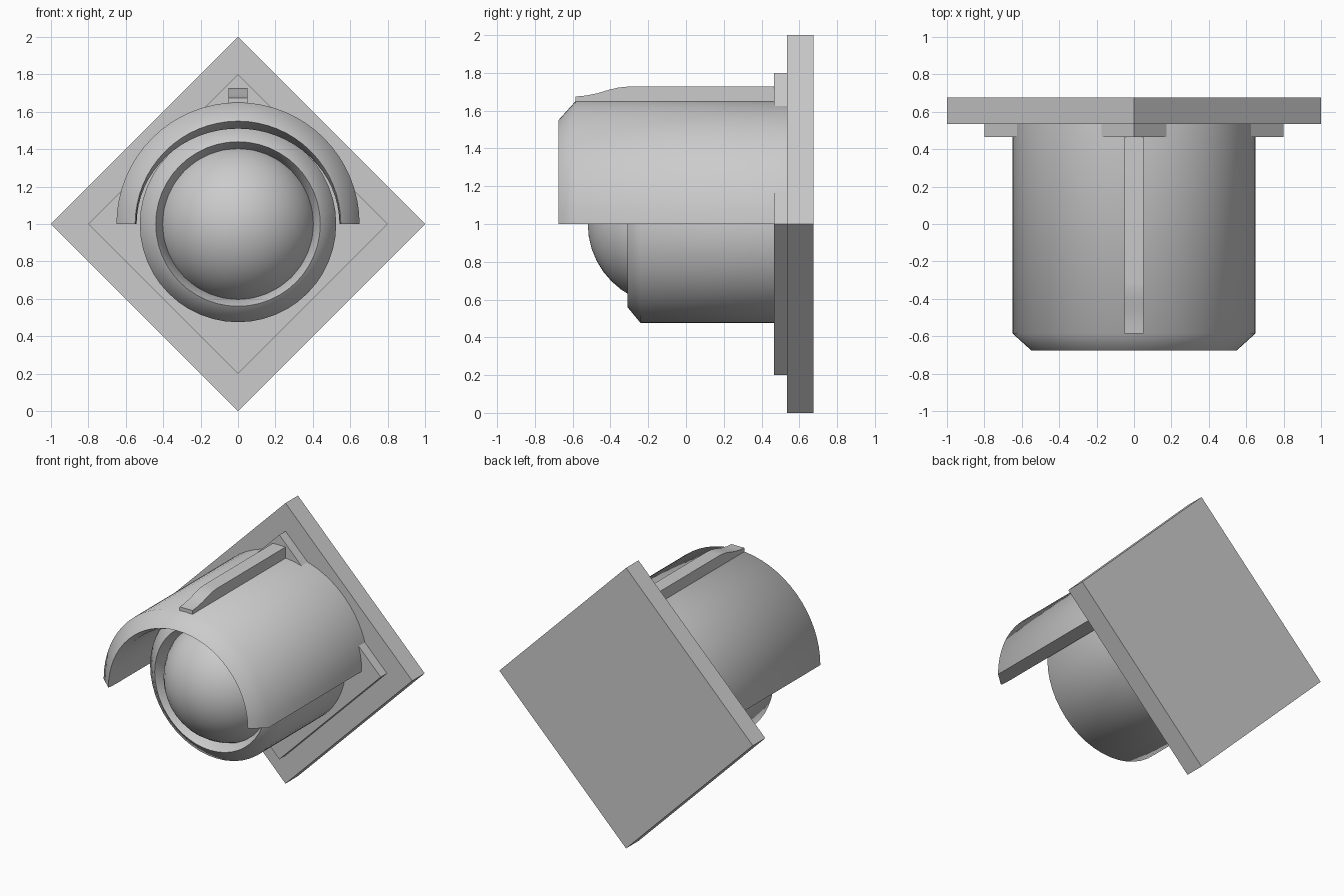
import bpy, bmesh
from math import pi, sin, cos, radians

if "Cube" in bpy.data.objects:
    bpy.data.objects.remove(bpy.data.objects["Cube"])

CZ = 1.0  # height of the lamp axis, which runs along y


def finish(bm, name, angle=None):
    bmesh.ops.remove_doubles(bm, verts=bm.verts, dist=1e-5)
    bmesh.ops.recalc_face_normals(bm, faces=bm.faces)
    mesh = bpy.data.meshes.new(name)
    bm.to_mesh(mesh)
    bm.free()
    obj = bpy.data.objects.new(name, mesh)
    bpy.context.collection.objects.link(obj)
    if angle:
        bpy.ops.object.select_all(action='DESELECT')
        obj.select_set(True)
        bpy.context.view_layer.objects.active = obj
        bpy.ops.object.shade_smooth_by_angle(angle=radians(angle))
    return obj


def lathe(name, profile, steps, half=False, angle=None):
    """Spin (x radius, y[, z radius]) points about the y axis; half keeps the top."""
    bm = bmesh.new()
    rings = []
    for i in range(steps + 1 if half else steps):
        a = (pi if half else 2 * pi) * i / steps
        rings.append([bm.verts.new((p[0] * cos(a), p[1], CZ + p[-1 if len(p) == 3 else 0] * sin(a)))
                      for p in profile])
    n = len(profile)
    for i in range(steps):
        a, b = rings[i], rings[(i + 1) % len(rings)]
        for j in range(n if half else n - 1):
            k = (j + 1) % n
            bm.faces.new((a[j], a[k], b[k], b[j]))
    if half:
        bm.faces.new(rings[0])
        bm.faces.new(rings[-1])
    return finish(bm, name, angle)


# Diamond wall plates: four-sided discs
for name, r, y0, y1 in (("back_plate", 1.0, 0.535, 0.675), ("mount_plate", 0.8, 0.465, 0.535)):
    lathe(name, [(0, y0), (r, y0), (r, y1), (0, y1)], 4)

# Half-round hood with a chamfered front lip
lathe("hood", [(0.65, 0.535), (0.65, -0.585), (0.55, -0.675), (0.545, -0.66, 0.545),
               (0.542, -0.58, 0.51), (0.542, 0.535, 0.51)], 32, half=True, angle=55)

# Lamp barrel with a chamfered rim and recessed opening
lathe("lamp_barrel", [(0, 0.48), (0.525, 0.48), (0.525, -0.24), (0.44, -0.31),
                      (0.40, -0.23), (0.40, -0.1), (0, -0.1)], 48, angle=55)

# Domed lens
R, C = 0.43, -0.09
lathe("lens", [(R * sin(t * pi / 20), C - R * cos(t * pi / 20)) for t in range(11)], 32, angle=40)

# Fin along the top of the hood, sloping down at the front
side = [(-0.585, 1.62), (-0.585, 1.675), (-0.53, 1.68), (-0.47, 1.692), (-0.41, 1.71),
        (-0.36, 1.722), (-0.31, 1.727), (0.47, 1.727), (0.47, 1.62)]
bm = bmesh.new()
face = bm.faces.new([bm.verts.new((-0.05, y, z)) for y, z in side])
ext = bmesh.ops.extrude_face_region(bm, geom=[face])
bmesh.ops.translate(bm, vec=(0.1, 0, 0),
                    verts=[v for v in ext["geom"] if isinstance(v, bmesh.types.BMVert)])
finish(bm, "hood_fin", 30)
